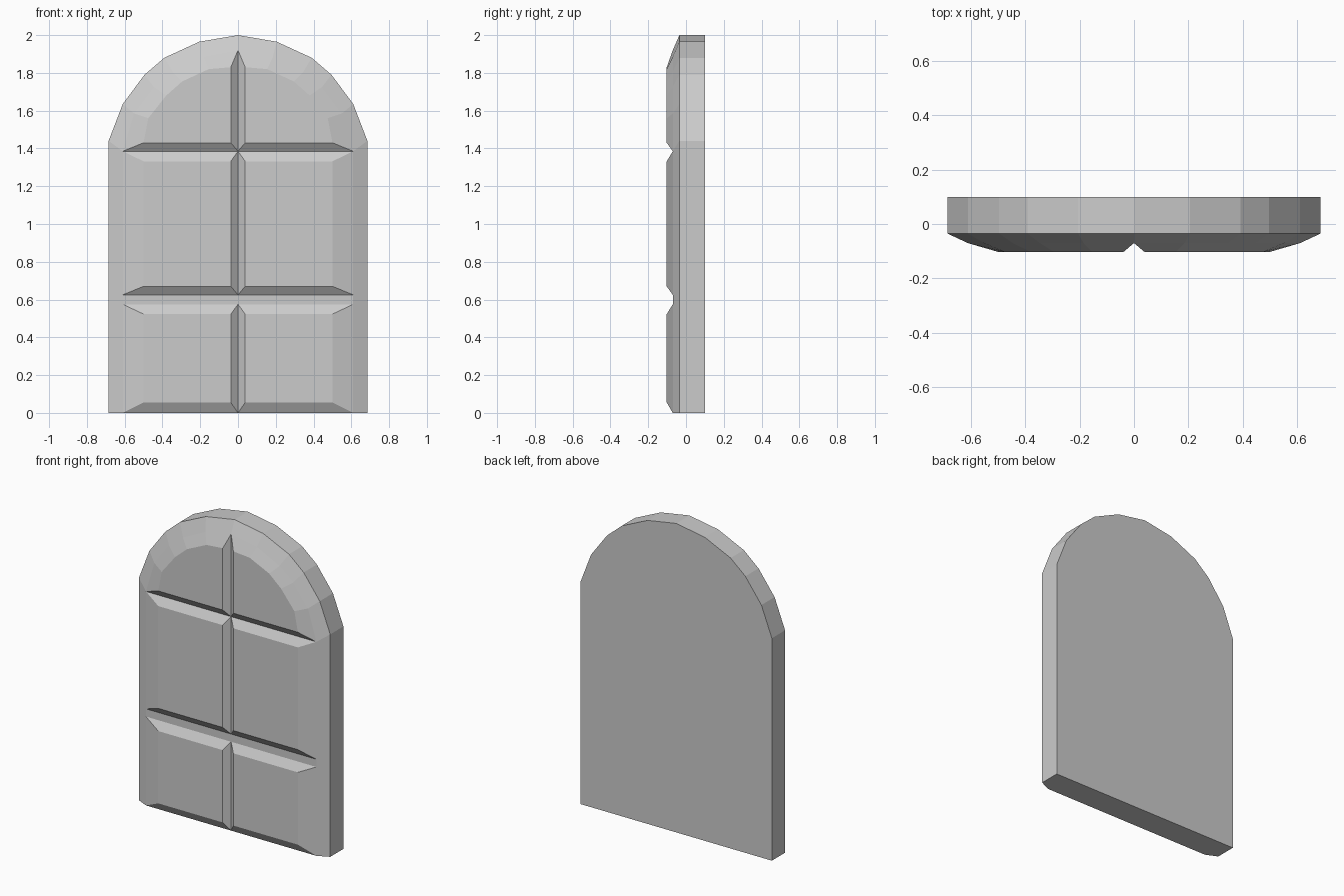
import bpy
import bmesh

if "Cube" in bpy.data.objects:
    bpy.data.objects.remove(bpy.data.objects["Cube"])

BACK, EDGE, GROOVE, FACE = 0.10, -0.035, -0.07, -0.102   # depth levels (y)

bm = bmesh.new()


def ring(points, y):
    return [bm.verts.new((x, y, z)) for x, z in points]


def bridge(a, b, closed=False):
    n = len(a)
    for i in range(n if closed else n - 1):
        j = (i + 1) % n
        bm.faces.new((a[i], a[j], b[j], b[i]))


def panel(base, top):
    """Raised panel: sloped sides from groove level up to a flat face."""
    low, high = ring(base, GROOVE), ring(top, FACE)
    bridge(low, high, closed=True)
    bm.faces.new(high)


# Right-half outlines, from the bottom corner up to the crown
arch_outer = [(0.685, 1.44), (0.61, 1.635), (0.495, 1.79), (0.39, 1.88), (0.205, 1.965), (0, 2.0)]
arch_mid = [(0.61, 1.385), (0.55, 1.585), (0.445, 1.725), (0.345, 1.805), (0.185, 1.885), (0, 1.92)]
arch_face = [(0.5, 1.43), (0.475, 1.56), (0.38, 1.68), (0.295, 1.755), (0.155, 1.82), (0.038, 1.83)]
rail_z = (0, 0.575, 0.625)
outer = [(0.685, z) for z in rail_z] + arch_outer
mid = [(0.61, z) for z in rail_z] + arch_mid

# Slab: back, rim and first bevel
back, rim, bevel = ring(outer, BACK), ring(outer, EDGE), ring(mid, GROOVE)
bridge(back, rim)
bridge(rim, bevel)
foot = bm.verts.new((0, BACK, 0))
bm.faces.new([foot] + back)
bm.faces.new([foot, back[0], rim[0], bevel[0], bm.verts.new((0, GROOVE, 0))])

# Flat groove between the lower and middle panels
bm.faces.new(ring([(0, 0.575), (0.61, 0.575), (0.61, 0.625), (0, 0.625)], GROOVE))

# Two rectangular panels and the arched top panel
for z0, z1, t0, t1 in ((0, 0.575, 0.055, 0.523), (0.625, 1.385, 0.67, 1.332)):
    panel([(0, z0), (0.61, z0), (0.61, z1), (0, z1)],
          [(0.038, t0), (0.5, t0), (0.5, t1), (0.038, t1)])
panel([(0, 1.385)] + arch_mid, [(0.038, 1.43)] + arch_face)

bmesh.ops.remove_doubles(bm, verts=bm.verts, dist=0.0005)
bmesh.ops.recalc_face_normals(bm, faces=bm.faces)

mesh = bpy.data.meshes.new("arched_door")
bm.to_mesh(mesh)
bm.free()
door = bpy.data.objects.new("arched_door", mesh)
bpy.context.collection.objects.link(door)

# Left half
mirror = door.modifiers.new("mirror", 'MIRROR')
mirror.use_clip = True
